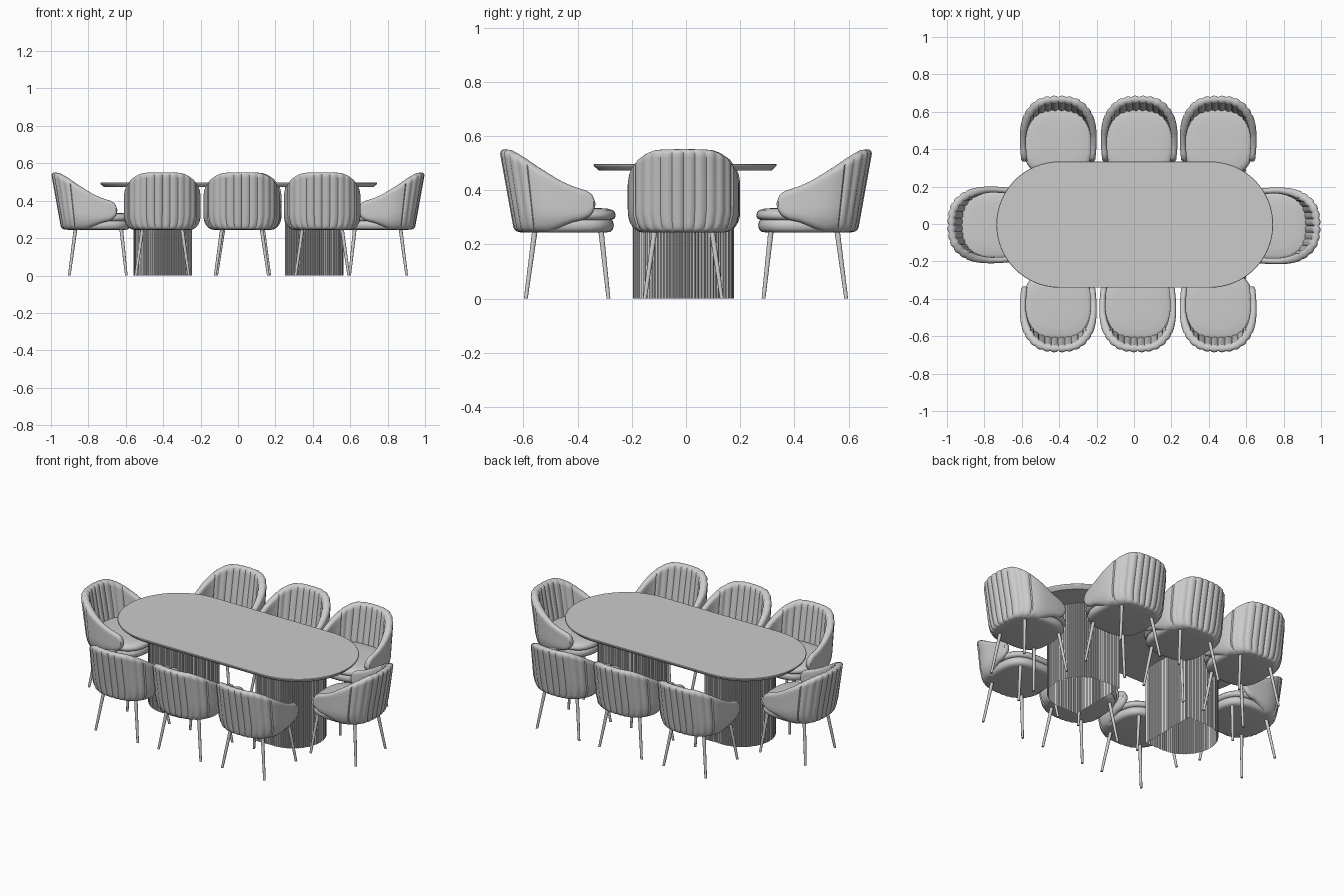
import bpy, math
from math import sin, cos, pi, sqrt, radians
from mathutils import Vector

if "Cube" in bpy.data.objects:
    bpy.data.objects.remove(bpy.data.objects["Cube"])


def loft(name, rings, cap_start=True, cap_end=True, angle=35):
    """Mesh from a list of equal-length closed rings."""
    n = len(rings[0])
    verts = [p for r in rings for p in r]
    faces = [(i * n + j, i * n + (j + 1) % n, (i + 1) * n + (j + 1) % n, (i + 1) * n + j)
             for i in range(len(rings) - 1) for j in range(n)]
    if cap_start:
        faces.append(tuple(reversed(range(n))))
    if cap_end:
        faces.append(tuple(range((len(rings) - 1) * n, len(rings) * n)))
    mesh = bpy.data.meshes.new(name)
    mesh.from_pydata(verts, [], faces)
    mesh.shade_smooth()
    mesh.set_sharp_from_angle(angle=radians(angle))
    return mesh


def place(name, mesh, loc=(0, 0, 0), rot=0.0):
    ob = bpy.data.objects.new(name, mesh)
    ob.location = loc
    ob.rotation_euler = (0, 0, rot)
    bpy.context.collection.objects.link(ob)
    return ob


def lerp_table(table, v):
    for (a, fa), (b, fb) in zip(table, table[1:]):
        if v <= b:
            return fa + (fb - fa) * max(0, v - a) / (b - a)
    return table[-1][1]


# ---------- Table top: stadium with undercut edge ----------
def stadium(inset, z, n=32):
    r = 0.3375 - inset
    pts = []
    for k in range(2 * n + 2):
        side = 1 if k <= n else -1
        a = -pi / 2 + pi * (k if k <= n else k - 1) / n
        pts.append((side * 0.4025 + r * cos(a), r * sin(a), z))
    return pts


top = loft("table_top", [stadium(0.02, 0.472), stadium(0.002, 0.488), stadium(0, 0.491),
                         stadium(0, 0.495), stadium(0.002, 0.497)])
place("table_top", top, (0.004, -0.003, 0))


# ---------- Pedestals: fluted D-shaped columns, flat side inwards ----------
def d_outline(r=0.186, straight=0.125, ribs=96, per=5):
    arc = pi * r
    total = arc + 2 * straight + 2 * r
    pts = []
    for k in range(ribs * per):
        s = total * k / (ribs * per)
        if s < arc:
            a = -pi / 2 + s / r
            p, nrm = (r * cos(a), r * sin(a)), (cos(a), sin(a))
        elif s < arc + straight:
            p, nrm = (-(s - arc), r), (0, 1)
        elif s < arc + straight + 2 * r:
            p, nrm = (-straight, r - (s - arc - straight)), (-1, 0)
        else:
            p, nrm = (-straight + s - arc - straight - 2 * r, -r), (0, -1)
        bump = 0.005 * (abs(sin(pi * k / per)) - 1) + 0.001
        pts.append((p[0] + nrm[0] * bump, p[1] + nrm[1] * bump))
    return pts


outline = d_outline()
pedestal = loft("pedestal", [[(x, y, z) for x, y in outline] for z in (0, 0.474)],
                cap_start=False)
place("pedestal_right", pedestal, (0.377, -0.009, 0))
place("pedestal_left", pedestal, (-0.372, -0.009, 0), pi)

# ---------- Chair shell: wrapped back and arms with padded channels ----------
Y0 = -0.02
TOP_EDGE = [(-0.14, 0.352), (-0.135, 0.37), (-0.125, 0.387), (-0.105, 0.399), (-0.055, 0.415),
            (0, 0.44), (0.085, 0.487), (0.14, 0.522), (0.185, 0.548), (0.215, 0.553)]
LOW_EDGE = [(-0.14, 0.346), (-0.135, 0.325), (-0.12, 0.305), (-0.095, 0.291), (-0.055, 0.282),
            (0, 0.26), (0.05, 0.245)]


def plan(t, z, off):
    """Right half of the U outline; t < 0 runs along the arm."""
    a = 0.205 - 0.03 * max(0, (0.32 - z) / 0.075) ** 2 + off
    b = 0.16 + 0.055 * (z - 0.245) / 0.305 - Y0 + off
    if t < 0:
        return a - 0.6 * t * t, Y0 + t
    return a * max(0, cos(t)) ** (2 / 2.6), Y0 + b * sin(t) ** (2 / 2.6)


def half_path(n=64):
    """Evenly spaced (t, arc length) from the middle of the back to the arm tip."""
    fine = [pi / 2 * (1 - k / 1500) ** 2 for k in range(1500)] + [-0.12 * k / 300 for k in range(301)]
    pts = [Vector(plan(t, 0.45, 0)) for t in fine]
    acc = [0]
    for p, q in zip(pts, pts[1:]):
        acc.append(acc[-1] + (q - p).length)
    out, i = [], 0
    for k in range(n + 1):
        s = acc[-1] * k / n
        while i < len(acc) - 1 and acc[i] < s - 1e-9:
            i += 1
        out.append((fine[i], s))
    return out


def shell_section(t, s, sign):
    y = plan(t, 0.5, 0)[1]
    z0, z1 = lerp_table(LOW_EDGE, y), lerp_table(TOP_EDGE, y)
    w = 0.043
    groove = 0.009 * (1 - sqrt(abs(sin(pi * s / w)))) if s < 5 * w else 0
    thick = 0.032 + 0.012 * min(1, max(0, (y + 0.02) / 0.15))
    vs = [0, 0.01, 0.03, 0.06, 0.12, 0.25, 0.4, 0.55, 0.7, 0.82, 0.9, 0.95, 0.98, 0.995, 1]
    outer, inner = [], []
    for v in vs:
        z = z0 + (z1 - z0) * v
        d = min(z - z0, z1 - z)
        rad = 0.018
        e = sqrt(max(0, 1 - (1 - min(1, d / rad)) ** 2))
        half = thick / 2 * e
        g = groove * e
        xo, yo = plan(t, z, -thick / 2 + half - g)
        xi, yi = plan(t, z, -thick / 2 - half + g)
        outer.append((sign * xo, yo, z))
        inner.append((sign * xi, yi, z))
    return outer + inner[-2:0:-1]


half = half_path()
sections = [shell_section(t, s, -1) for t, s in reversed(half)] + \
           [shell_section(t, s, 1) for t, s in half[1:]]
shell = loft("chair_shell", sections, angle=40)


# ---------- Chair seat: base and cushion ----------
def pad(name, hw, y_front, y_back, profile, n=48, p=3.0):
    cy, hl = (y_front + y_back) / 2, (y_back - y_front) / 2
    rings = []
    for inset, z in profile:
        ring = []
        for k in range(n):
            c, s = cos(2 * pi * k / n), sin(2 * pi * k / n)
            ring.append((math.copysign(abs(c) ** (2 / p), c) * (hw - inset),
                         cy + math.copysign(abs(s) ** (2 / p), s) * (hl - inset), z))
        rings.append(ring)
    return loft(name, rings, angle=50)


base = pad("seat_base", 0.176, -0.208, 0.152,
           [(0.03, 0.244), (0.012, 0.247), (0.003, 0.257), (0, 0.272), (0.004, 0.287), (0.012, 0.296)])
cushion = pad("seat_cushion", 0.186, -0.215, 0.15,
              [(0.014, 0.291), (0.004, 0.296), (0, 0.307), (0.003, 0.318), (0.012, 0.327),
               (0.03, 0.332), (0.07, 0.335), (0.13, 0.336)])


# ---------- Chair legs: slim splayed tapers ----------
def leg(name, foot, head):
    return loft(name, [[(c[0] + r * cos(2 * pi * k / 16), c[1] + r * sin(2 * pi * k / 16), c[2])
                        for k in range(16)] for c, r in ((foot, 0.007), (head, 0.010))])


legs = {}
for side, sx in (("left", -1), ("right", 1)):
    legs["front_leg_" + side] = leg("front_leg", (sx * 0.142, -0.188, 0), (sx * 0.105, -0.16, 0.255))
    legs["back_leg_" + side] = leg("back_leg", (sx * 0.142, 0.117, 0), (sx * 0.105, 0.083, 0.255))

# ---------- Eight chairs around the table ----------
seats = [(x, 0.474, 0) for x in (-0.405, 0.028, 0.45)] + \
        [(x, -0.474, pi) for x in (-0.405, 0.02, 0.45)] + \
        [(0.785, -0.01, -pi / 2), (-0.785, -0.005, pi / 2)]
for i, (x, y, rot) in enumerate(seats, 1):
    parts = {"shell": shell, "seat_base": base, "seat_cushion": cushion, **legs}
    for part, mesh in parts.items():
        place(f"chair_{i}_{part}", mesh, (x, y, 0), rot)
